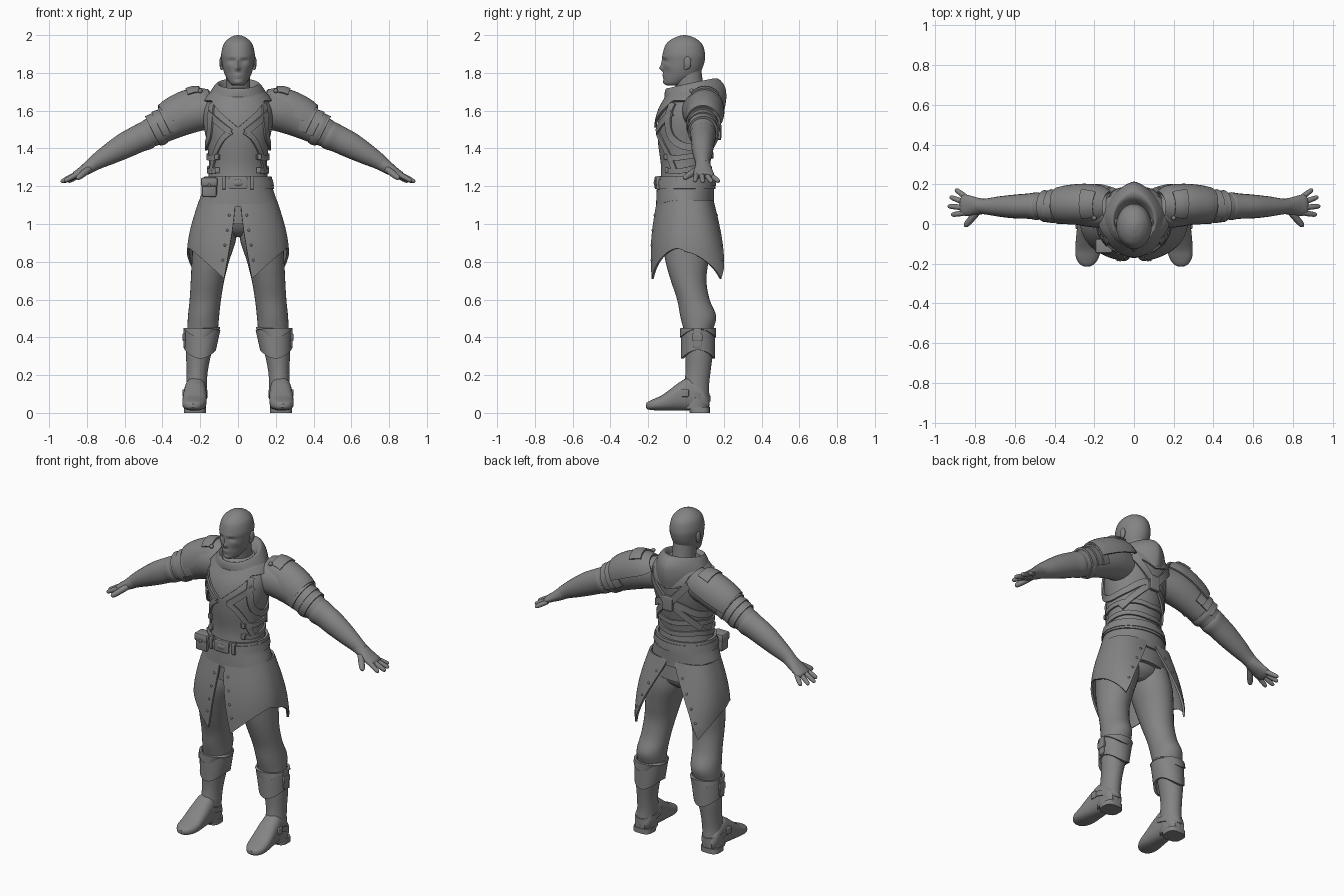
import bpy, bmesh, math
from mathutils import Vector as V
from math import sin, cos, pi

grey = bpy.data.materials.new("warm_grey")
grey.diffuse_color = (0.23, 0.23, 0.23, 1)


def smooth(pts, n=5):
    """Catmull-Rom through tuples of any length."""
    out = []
    for i in range(len(pts) - 1):
        a, b, c, d = pts[max(i - 1, 0)], pts[i], pts[i + 1], pts[min(i + 2, len(pts) - 1)]
        for k in range(n):
            t = k / n
            out.append(tuple(q + t * ((r - p) + t * ((2 * p - 5 * q + 4 * r - s) + t * (3 * q - p - 3 * r + s))) / 2
                             for p, q, r, s in zip(a, b, c, d)))
    return out + [tuple(pts[-1])]


def finish(name, bm, mirror=False, thick=0):
    bmesh.ops.recalc_face_normals(bm, faces=bm.faces[:])
    me = bpy.data.meshes.new(name)
    bm.to_mesh(me)
    bm.free()
    ob = bpy.data.objects.new(name, me)
    bpy.context.collection.objects.link(ob)
    me.materials.append(grey)
    if thick:
        m = ob.modifiers.new("thickness", 'SOLIDIFY')
        m.thickness, m.offset = thick, 0
    if mirror:
        ob.modifiers.new("mirror", 'MIRROR').use_mirror_merge = False
    return ob


def loft(name, rows, closed=True, caps=True, mirror=False, thick=0):
    bm = bmesh.new()
    vs = [[bm.verts.new(p) for p in r] for r in rows]
    n = len(vs[0])
    for a, b in zip(vs, vs[1:]):
        for j in range(n if closed else n - 1):
            k = (j + 1) % n
            bm.faces.new((a[j], a[k], b[k], b[j]))
    if closed and caps:
        bm.faces.new(vs[0])
        bm.faces.new(vs[-1])
    return finish(name, bm, mirror, thick)


def sp(v, n):
    return math.copysign(abs(v) ** (2 / n), v)


def stack(name, data, axis='z', n=2, seg=32, mirror=False, bump=None, step=5):
    """Loft of rounded boxes: (height, x0, x1, y0, y1), or along y with z limits."""
    rows = []
    for h, x0, x1, y0, y1 in smooth(data, step):
        row = []
        for j in range(seg):
            a = 2 * pi * j / seg
            x = (x0 + x1) / 2 + (x1 - x0) / 2 * sp(sin(a), n)
            y = (y0 + y1) / 2 - (y1 - y0) / 2 * sp(cos(a), n)
            p = V((x, y, h)) if axis == 'z' else V((x, h, y))
            row.append(bump(p) if bump else p)
        rows.append(row)
    return loft(name, rows, mirror=mirror)


def tube(name, path, arc=None, seg=20, thick=0, mirror=True, step=4):
    """Sweep of ellipses along (x, y, z, half width, half height); arc gives an open shell."""
    pts = smooth(path, step)
    rows = []
    for i, (x, y, z, ra, rb) in enumerate(pts):
        t = (V(pts[min(i + 1, len(pts) - 1)][:3]) - V(pts[max(i - 1, 0)][:3])).normalized()
        v = t.cross(V((0, 1, 0))).normalized()
        u = v.cross(t)
        ang = [-arc + 2 * arc * j / seg for j in range(seg + 1)] if arc else [2 * pi * j / seg for j in range(seg)]
        rows.append([V((x, y, z)) + v * rb * cos(a) + u * ra * sin(a) for a in ang])
    return loft(name, rows, closed=not arc, mirror=mirror, thick=thick)


def blob(name, loc, size, mirror=False, box=False):
    bm = bmesh.new()
    if box:
        bmesh.ops.create_cube(bm, size=2)
        bmesh.ops.bevel(bm, geom=bm.edges[:], offset=0.3, segments=2, affect='EDGES', profile=0.5)
    else:
        bmesh.ops.create_uvsphere(bm, u_segments=14, v_segments=9, radius=1)
    for v in bm.verts:
        v.co = V(loc) + V([a * b for a, b in zip(v.co, size)])
    return finish(name, bm, mirror)


# Head with a sculpted face: bumps are (x, z, depth, x spread, z spread)
BUMPS = [(0, 1.845, .01, .011, .03), (0, 1.824, .015, .012, .012), (.032, 1.864, -.007, .018, .011),
         (.03, 1.884, .003, .025, .009), (0, 1.788, .006, .022, .006), (0, 1.776, .005, .02, .005),
         (0, 1.75, .006, .02, .012), (.05, 1.838, .003, .018, .015), (.05, 1.8, -.004, .018, .02)]


def face(p):
    if p.y < -.02:
        p.y -= sum(d * math.exp(-((abs(p.x) - x) / sx) ** 2 - ((p.z - z) / sz) ** 2) for x, z, d, sx, sz in BUMPS)
    return p


stack("head", [(1.733, -.026, .026, -.1, -.03), (1.745, -.043, .043, -.114, .0), (1.78, -.065, .065, -.119, .06),
               (1.82, -.079, .079, -.121, .085), (1.86, -.086, .086, -.122, .098), (1.9, -.089, .089, -.123, .101),
               (1.95, -.077, .077, -.107, .087), (1.98, -.052, .052, -.073, .055), (1.995, -.025, .025, -.037, .02),
               (2.0, -.004, .004, -.012, -.004)], seg=72, bump=face, step=7)
blob("ear", (.089, .008, 1.853), (.01, .02, .034), True)
blob("ear_lobe", (.086, .0, 1.828), (.008, .011, .014), True)
stack("neck", [(1.6, -.075, .075, -.04, .13), (1.7, -.066, .066, -.05, .1), (1.76, -.064, .064, -.06, .088),
               (1.83, -.064, .064, -.07, .08)])

# Torso, plus a lookup of its surface used by all garments worn on it
TORSO = [(1.0, -.2, .2, -.14, .14), (1.1, -.195, .195, -.142, .133), (1.2, -.165, .165, -.138, .133),
         (1.3, -.153, .153, -.132, .126), (1.42, -.163, .163, -.147, .148), (1.52, -.182, .182, -.15, .168),
         (1.6, -.185, .185, -.132, .175), (1.66, -.16, .16, -.1, .165), (1.7, -.12, .12, -.078, .145),
         (1.72, -.08, .08, -.06, .11)]
stack("tunic", TORSO, seg=48)
TABLE = smooth(TORSO, 8)


def body(a, z, off=0.0):
    for p, q in zip(TABLE, TABLE[1:]):
        if p[0] <= z <= q[0]:
            break
    t = (z - p[0]) / (q[0] - p[0])
    _, x0, x1, y0, y1 = [i + (j - i) * t for i, j in zip(p, q)]
    return V(((x1 + off) * sin(a), (y0 + y1) / 2 - ((y1 - y0) / 2 + off) * cos(a), z))


def shell(name, top, hem, off=.01, thick=.012, rows=8):
    ang = [2 * pi * j / 64 for j in range(64)]
    fold = lambda a: min(a, 2 * pi - a)
    return loft(name, [[body(a, top + (hem(fold(a)) - top) * i / rows, off) for a in ang]
                       for i in range(rows + 1)], caps=False, thick=thick)


def strap(name, path, width, off=.01, mirror=True, thick=.012):
    pts = smooth(path, 8)
    c = [body(a, z, off) for a, z in pts]
    rows = []
    for i, (a, z) in enumerate(pts):
        t = c[min(i + 1, len(c) - 1)] - c[max(i - 1, 0)]
        w = t.cross(V((sin(a), -cos(a), 0))).normalized() * width / 2
        rows.append([c[i] - w, c[i], c[i] + w])
    return loft(name, rows, closed=False, mirror=mirror, thick=thick)


shell("chest_mantle", 1.705, lambda a: 1.51 + .14 * min(a / .85, 1) - .07 * max(0, (a - 2.2) / .94), .012, .012)
shell("belt", 1.25, lambda a: 1.185, .014, .016, 3)
shell("belt_rim", 1.235, lambda a: 1.2, .022, .008, 2)
shell("hip_yoke", 1.19, lambda a: 1.125 - .035 * abs(cos(a)) ** 3, .01, .012)
strap("armhole_band", [(.85, 1.64), (.85, 1.56), (1.05, 1.46), (1.57, 1.41), (2.2, 1.43), (2.75, 1.48), (pi, 1.5)],
      .038, .008, thick=.01)
strap("chest_cross_band", [(.95, 1.59), (.6, 1.54), (.22, 1.485)], .034, .007, thick=.01)
strap("rib_band", [(.2, 1.49), (.5, 1.45), (.85, 1.37), (1.1, 1.29)], .03, .005, thick=.01)
strap("side_strap_upper", [(.65, 1.355), (1.2, 1.35), (1.8, 1.36), (2.5, 1.37), (pi, 1.36)], .028, .006, thick=.01)
strap("side_strap_lower", [(.7, 1.285), (1.3, 1.28), (2.2, 1.3), (pi, 1.29)], .028, .006, thick=.01)
strap("back_harness", [(pi - .85, 1.66), (pi - .45, 1.58), (pi, 1.48)], .04, .012)
strap("back_lower_harness", [(pi, 1.5), (pi - .5, 1.42), (pi - 1.1, 1.33)], .035, .01)
blob("harness_plate", (0, .175, 1.49), (.035, .012, .045), box=True)
for z in (1.285, 1.355):
    blob("side_buckle", body(.75, z, .008), (.013, .009, .015), True, True)

# Belt fittings
blob("buckle", (0, -.155, 1.218), (.05, .011, .034), box=True)
blob("buckle_centre", (0, -.163, 1.218), (.03, .008, .018))
blob("belt_keeper", (.075, -.142, 1.218), (.01, .015, .036), True, True)
blob("pouch", (-.152, -.108, 1.19), (.04, .034, .048), box=True)
blob("pouch_flap", (-.152, -.111, 1.222), (.044, .037, .024), box=True)
blob("pouch_button", (-.152, -.148, 1.205), (.008, .006, .008))
blob("hip_case", (.165, -.02, 1.215), (.014, .035, .032), True, True)

# Raised collar and the folded hood, drawn to a soft point behind the neck
COLLAR = [(.165, -.1, .2, 1.65, 1.59, 1.5), (.162, -.112, .213, 1.668, 1.66, 1.5),
          (.142, -.113, .207, 1.69, 1.725, 1.55), (.118, -.109, .172, 1.71, 1.768, 1.7),
          (.104, -.1, .135, 1.717, 1.766, 2), (.09, -.08, .108, 1.70, 1.735, 2), (.07, -.05, .09, 1.68, 1.7, 2)]


def collar_point(a, rx, yf, yb, zf, zb, n):
    n = 2 if cos(a) > 0 else n
    mid = (yf + yb) / 2 - .01
    y = mid - (mid - yf) * cos(a) if cos(a) > 0 else mid + (yb - mid) * sp(-cos(a), n)
    return V((rx * sp(sin(a), n), y, zf + (zb - zf) * (.5 - .5 * cos(a))))


loft("hood_collar", [[collar_point(2 * pi * j / 48, *c) for j in range(48)] for c in smooth(COLLAR, 4)], caps=False)

# Coat skirt: two panels, narrow slit in front and wide slit behind


def skirt_point(u, v):
    a0, a1 = .07 + .21 * v ** 1.5, pi - .05 - .75 * v ** 1.2
    a = a0 + (a1 - a0) * u
    z = 1.125 + (.87 - .16 * abs(2 * u - 1) ** 1.6 - 1.125) * v
    t = min((1.125 - z) / .3, 1.2)
    e = sin(min(t, 1) * pi / 2)
    n = 2 if a < pi / 2 else 2.8
    y = -(.148 + .036 * e) * sp(cos(a), n) if a < pi / 2 else -(.14 + .08 * t) * sp(cos(a), n)
    return V(((.2 + .065 * e) * sp(sin(a), n), y, z))


loft("skirt_panel", [[skirt_point(j / 40, i / 16) for j in range(41)] for i in range(17)],
     closed=False, mirror=True, thick=.012)
for u in (.04, .96):
    for k in range(4):
        blob("skirt_rivet", skirt_point(u, .2 + .2 * k) + V((0, -.006 if u < .5 else .006, 0)), (.007,) * 3, True)

# Legs, boots and feet
stack("pelvis", [(.93, -.05, .05, -.04, .07), (.97, -.14, .14, -.09, .11), (1.05, -.18, .18, -.125, .122),
                 (1.12, -.18, .18, -.125, .122)])
stack("trouser_leg", [(1.02, .01, .2, -.11, .12), (.92, .01, .235, -.125, .13), (.8, .048, .245, -.108, .118),
                      (.7, .073, .25, -.08, .108), (.6, .09, .256, -.047, .125), (.51, .1, .265, -.03, .16),
                      (.43, .108, .268, -.01, .14), (.36, .125, .265, 0, .13)], mirror=True)
stack("boot_shaft", [(.43, .11, .27, -.01, .14), (.32, .14, .275, -.004, .142), (.22, .16, .272, -.002, .13),
                     (.14, .165, .275, -.012, .122), (.07, .167, .283, -.02, .125), (.02, .172, .283, -.02, .122)],
      mirror=True)
stack("foot", [(.122, .195, .26, .025, .08), (.09, .172, .28, .014, .14), (.02, .168, .284, .012, .185),
               (-.03, .166, .288, .012, .165), (-.08, .166, .293, .012, .128), (-.13, .168, .295, .012, .092),
               (-.17, .178, .292, .014, .074), (-.2, .198, .275, .018, .06), (-.213, .22, .255, .028, .048)],
      axis='y', n=2.5, mirror=True)
stack("heel", [(0, .17, .287, .02, .126), (.03, .17, .285, .015, .126)], n=3, mirror=True)


def cuff(lo, hi, grow, name):
    rows = []
    for i in range(9):
        t, row = i / 8, []
        for j in range(40):
            a = 2 * pi * j / 40
            hem = lo + .045 * sin(a) ** 2
            row.append(V((.188 + .012 * t + (.088 + grow - .012 * t) * sin(a), .064 - (.083 + grow) * cos(a),
                          hi + (hem - hi) * t)))
        rows.append(row)
    loft(name, rows, caps=False, mirror=True, thick=.014)


cuff(.288, .44, 0, "boot_cuff")
cuff(.4, .448, .005, "boot_cuff_rim")
blob("cuff_strap", (.28, .06, .395), (.009, .022, .055), True, True)
blob("cuff_buckle", (.285, .06, .4), (.008, .027, .02), True, True)
# Ankle strap slopes from instep down to the heel
loft("ankle_strap", [[V((.225 + .06 * sin(a), .035 - .09 * cos(a), .1 + .025 * cos(a) + s * .016))
                      for a in [2 * pi * j / 32 for j in range(32)]] for s in (-1, 0, 1)],
     caps=False, mirror=True, thick=.008)
blob("ankle_buckle", (.285, -.005, .105), (.009, .02, .02), True, True)

# Arms: sleeve, glove, palm and fingers
tube("upper_arm", [(.13, .06, 1.6, .085, .095), (.22, .075, 1.59, .09, .1), (.31, .085, 1.56, .085, .097),
                   (.41, .088, 1.51, .075, .084), (.5, .09, 1.464, .063, .07), (.56, .09, 1.437, .055, .06)])
tube("glove_arm", [(.472, .09, 1.476, .066, .072), (.49, .09, 1.467, .07, .076), (.53, .09, 1.45, .064, .072),
                   (.6, .088, 1.415, .06, .068), (.68, .088, 1.37, .051, .056), (.74, .088, 1.335, .041, .044),
                   (.78, .09, 1.308, .037, .036)])
tube("palm", [(.75, .088, 1.328, .038, .04), (.79, .09, 1.3, .043, .034), (.83, .092, 1.275, .052, .026),
              (.86, .096, 1.258, .052, .021), (.872, .097, 1.252, .04, .014)])
for name, k, tip in (("index_finger", (.855, .056, 1.262), (.92, .046, 1.226)),
                     ("middle_finger", (.86, .083, 1.262), (.938, .09, 1.222)),
                     ("ring_finger", (.857, .11, 1.258), (.928, .137, 1.222)),
                     ("little_finger", (.845, .134, 1.256), (.9, .175, 1.224)),
                     ("thumb", (.79, .06, 1.29), (.852, -.012, 1.24))):
    k, tip = V(k), V(tip)
    r = .016 if name == "thumb" else .0125
    tube(name, [(*k.lerp(tip, t), r * s, r * s) for t, s in ((0, 1.1), (.45, 1.1), (.85, .9), (.97, .55), (1, .15))],
         seg=12)

# Shoulder armour: domed plate, raised ridge and overlapping lames
tube("shoulder_plate", [(.125, .095, 1.645, .065, .072), (.17, .098, 1.622, .09, .102), (.25, .1, 1.592, .097, .116),
                        (.33, .097, 1.556, .093, .112), (.375, .093, 1.534, .086, .1)], arc=1.6, thick=.012)
tube("shoulder_ridge", [(.165, .098, 1.628, .092, .108), (.2, .1, 1.613, .1, .12), (.235, .1, 1.6, .103, .122)],
     arc=.75, thick=.01)
for i in range(3):
    x, z, r = .335 + .036 * i, 1.547 - .018 * i, .094 - .005 * i
    tube("arm_lame", [(x, .09, z, r - .012, r - .004), (x + .025, .09, z - .012, r - .01, r),
                      (x + .045, .09, z - .022, r - .008, r + .002)], arc=2.1, thick=.009)
tube("arm_band", [(.41, .088, 1.51, .079, .088), (.43, .088, 1.5, .081, .09), (.45, .088, 1.49, .077, .084)])
blob("shoulder_rivet", (.2, .03, 1.705), (.012, .012, .012), True)

# Apply modifiers and shade
for ob in bpy.context.scene.objects:
    ob.select_set(True)
    bpy.context.view_layer.objects.active = ob
bpy.ops.object.convert(target='MESH')
bpy.ops.object.shade_smooth_by_angle(angle=math.radians(40))
